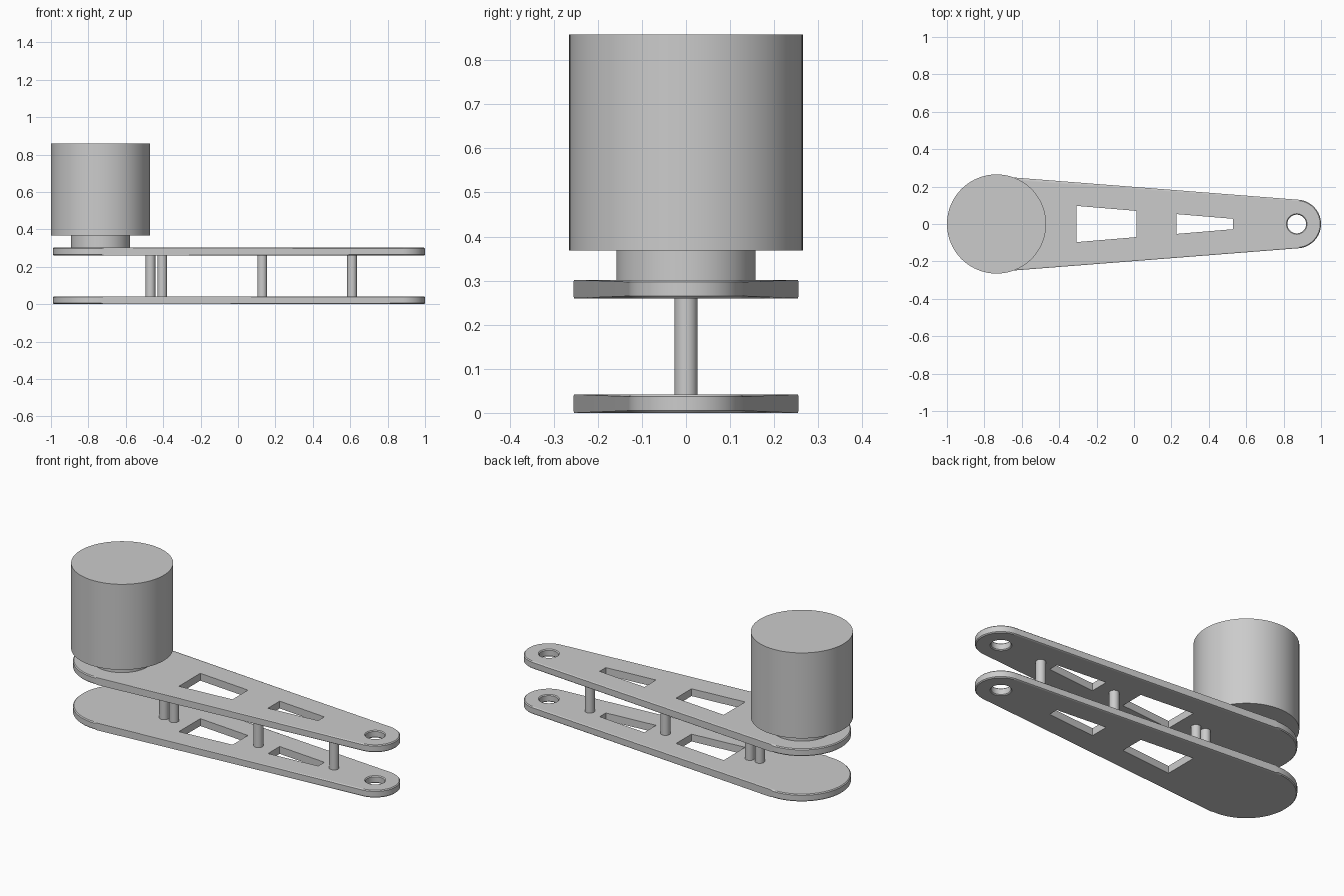
import bpy
import bmesh
from math import asin, cos, pi, radians, sin

MOTOR_X, TIP_X = -0.735, 0.87
BIG_R, TIP_R = 0.255, 0.13
PLATE_T = 0.042
UPPER_Z = 0.26
CHAMFER = 0.005

cube = bpy.data.objects.get("Cube")
if cube:
    bpy.data.objects.remove(cube, do_unlink=True)

grey = bpy.data.materials.new("light grey")
grey.use_nodes = True
grey.diffuse_color = (0.6, 0.6, 0.6, 1)
grey.node_tree.nodes["Principled BSDF"].inputs["Base Color"].default_value = (0.6, 0.6, 0.6, 1)


def finish(bm, name):
    """Turn a bmesh into a grey object, smooth except at sharp edges."""
    bmesh.ops.recalc_face_normals(bm, faces=bm.faces)
    mesh = bpy.data.meshes.new(name)
    bm.to_mesh(mesh)
    bm.free()
    mesh.materials.append(grey)
    obj = bpy.data.objects.new(name, mesh)
    bpy.context.collection.objects.link(obj)
    smooth(obj)
    return obj


def activate(obj):
    bpy.ops.object.select_all(action='DESELECT')
    obj.select_set(True)
    bpy.context.view_layer.objects.active = obj


def smooth(obj):
    activate(obj)
    bpy.ops.object.shade_smooth_by_angle(angle=radians(30))


def prism(outline, z0, z1):
    """Extrude a flat outline between two heights."""
    bm = bmesh.new()
    base = bm.faces.new([bm.verts.new((x, y, z0)) for x, y in outline])
    side = bmesh.ops.extrude_face_region(bm, geom=[base])["geom"]
    for v in side:
        if isinstance(v, bmesh.types.BMVert):
            v.co.z = z1
    return bm


def arc(cx, r, start, end, steps):
    return [(cx + r * cos(start + (end - start) * i / steps),
             r * sin(start + (end - start) * i / steps)) for i in range(steps + 1)]


def cylinder(name, x, y, r, z0, z1, sides):
    return finish(prism(arc(x, r, 0, 2 * pi, sides)[:-1], z0, z1), name)


def cut(target, bm):
    """Subtract a temporary solid from the target."""
    cutter = finish(bm, "cutter")
    cutter.hide_render = True
    mod = target.modifiers.new("cut", 'BOOLEAN')
    mod.operation, mod.solver, mod.object = 'DIFFERENCE', 'EXACT', cutter
    activate(target)
    bpy.ops.object.modifier_apply(modifier=mod.name)
    bpy.data.objects.remove(cutter, do_unlink=True)


def countersunk_hole(z0, z1, r):
    """Pin hole that flares slightly at both plate faces."""
    bm = bmesh.new()
    profile = [(r + 2 * CHAMFER, z0 - CHAMFER), (r, z0 + CHAMFER),
               (r, z1 - CHAMFER), (r + 2 * CHAMFER, z1 + CHAMFER)]
    rings = [[bm.verts.new((x, y, z)) for x, y in arc(TIP_X, rad, 0, 2 * pi, 48)[:-1]]
             for rad, z in profile]
    for low, high in zip(rings, rings[1:]):
        for i in range(len(low)):
            j = (i + 1) % len(low)
            bm.faces.new((low[i], low[j], high[j], high[i]))
    bm.faces.new(rings[0])
    bm.faces.new(rings[-1])
    return bm


def make_plate(name, z0):
    # Two round ends joined by tangent lines
    z1 = z0 + PLATE_T
    lean = asin((BIG_R - TIP_R) / (TIP_X - MOTOR_X))
    a = pi / 2 - lean
    outline = arc(TIP_X, TIP_R, -a, a, 40) + arc(MOTOR_X, BIG_R, a, 2 * pi - a, 56)
    bm = prism(outline, z0, z1)
    rims = [e for e in bm.edges if abs(e.verts[0].co.z - e.verts[1].co.z) < 1e-5]
    bmesh.ops.bevel(bm, geom=rims, offset=CHAMFER, segments=1, affect='EDGES')
    plate = finish(bm, name)
    # Tapered windows: start x, end x, start half width, end half width
    for xa, xb, ha, hb in ((-0.307, 0.014, 0.097, 0.07), (0.227, 0.528, 0.053, 0.028)):
        cut(plate, prism([(xa, -ha), (xb, -hb), (xb, hb), (xa, ha)], z0 - 0.02, z1 + 0.02))
    cut(plate, countersunk_hole(z0, z1, 0.05))
    smooth(plate)


make_plate("lower_plate", 0)
make_plate("upper_plate", UPPER_Z)

# Spacer posts between the plates
for label, x, y in (("rear", -0.468, 0.19), ("middle", 0.13, 0.076), ("tip", 0.61, 0.066)):
    for side, s in (("left", 1), ("right", -1)):
        cylinder(f"{label}_post_{side}", x, s * y, 0.026, PLATE_T, UPPER_Z, 32)
cylinder("centre_post", -0.405, 0, 0.026, PLATE_T, UPPER_Z, 32)

# Drive motor on its narrower collar
cylinder("motor_collar", MOTOR_X, 0, 0.158, UPPER_Z + PLATE_T, 0.368, 64)
cylinder("motor_body", MOTOR_X, 0, 0.265, 0.368, 0.858, 96)
